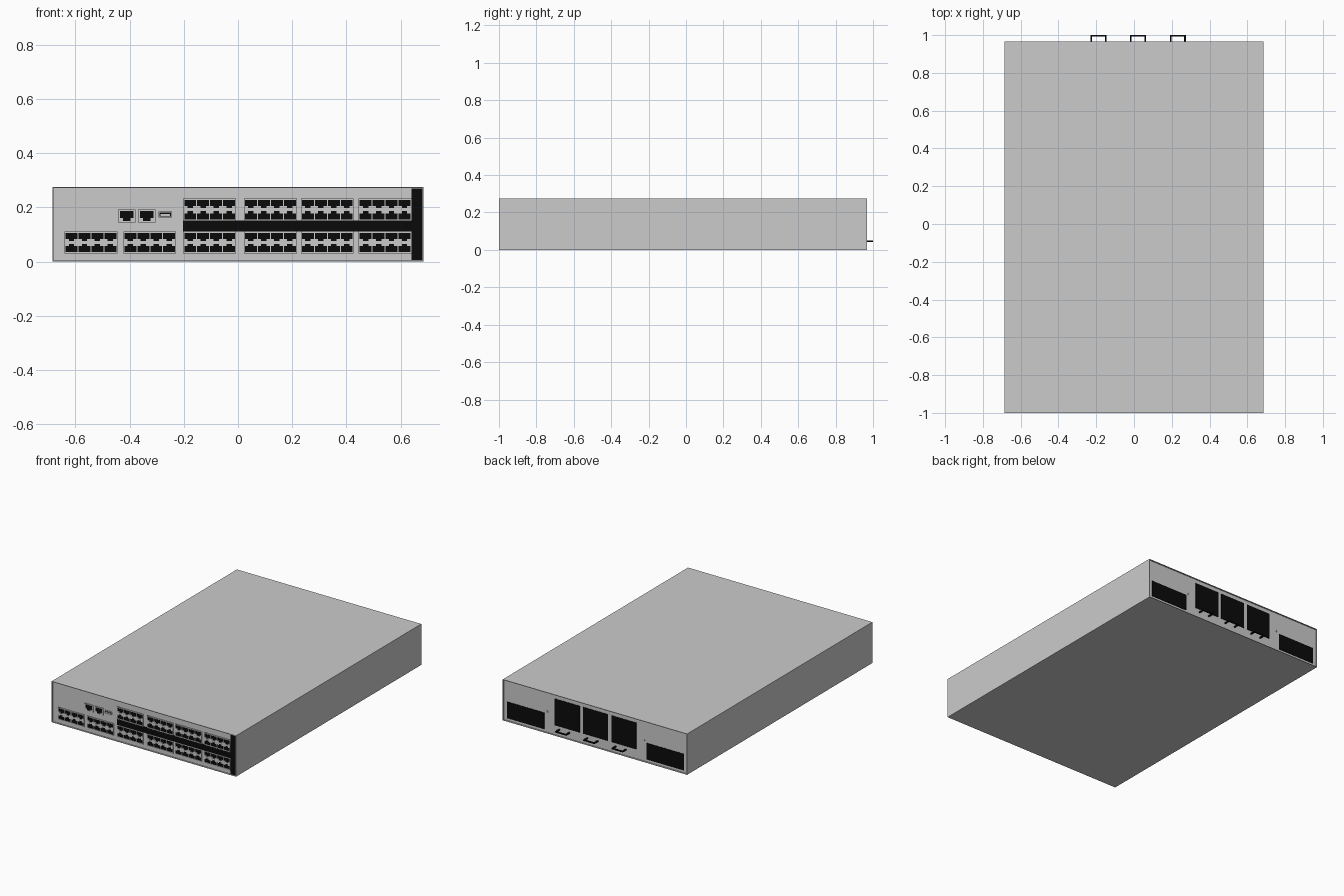
import bpy, bmesh
from math import radians
from mathutils import Matrix

if "Cube" in bpy.data.objects:
    bpy.data.objects.remove(bpy.data.objects["Cube"])

W, H = 0.685, 0.275            # half width, height
Y0, Y1 = -1.0, 0.967           # chassis front and back
RECESS = 0.008
PF, PB = Y0 + RECESS, Y1 - RECESS   # front and back panel planes

black = bpy.data.materials.new("black_plastic")
black.diffuse_color = (0.003, 0.003, 0.003, 1)
black.use_nodes = True
black.node_tree.nodes["Principled BSDF"].inputs["Base Color"].default_value = black.diffuse_color


def add(name, mesh, mat=None):
    ob = bpy.data.objects.new(name, mesh)
    bpy.context.collection.objects.link(ob)
    if mat:
        mesh.materials.append(mat)
    return ob


def boxes(name, spans, mat=None):
    """One object from boxes given as (x0, x1, y0, y1, z0, z1)."""
    bm = bmesh.new()
    for x0, x1, y0, y1, z0, z1 in spans:
        m = Matrix.Translation(((x0 + x1) / 2, (y0 + y1) / 2, (z0 + z1) / 2))
        m = m @ Matrix.Diagonal((x1 - x0, y1 - y0, z1 - z0, 1))
        bmesh.ops.create_cube(bm, size=1, matrix=m)
    me = bpy.data.meshes.new(name)
    bm.to_mesh(me)
    bm.free()
    return add(name, me, mat)


def front_plate(name, loops, y_front, thick):
    """Flat plate in the XZ plane: first loop is the outline, the rest are holes."""
    cu = bpy.data.curves.new(name, 'CURVE')
    cu.dimensions, cu.fill_mode, cu.extrude = '2D', 'BOTH', thick / 2
    for pts in loops:
        sp = cu.splines.new('POLY')
        sp.points.add(len(pts) - 1)
        for p, (x, z) in zip(sp.points, pts):
            p.co = (x, z, 0, 1)
        sp.use_cyclic_u = True
    tmp = bpy.data.objects.new(name + "_outline", cu)
    me = bpy.data.meshes.new_from_object(tmp)
    bpy.data.objects.remove(tmp)
    me.transform(Matrix.Translation((0, y_front + thick / 2, 0)) @ Matrix.Rotation(radians(90), 4, 'X'))
    return add(name, me)


def rect(x0, x1, z0, z1):
    return [(x0, z0), (x1, z0), (x1, z1), (x0, z1)]


def jack(cx, z, d, w=0.022, n=0.010, a=0.022, b=0.030):
    """Jack opening: wide mouth starting at z, narrow latch notch in direction d."""
    return [(cx - w, z), (cx + w, z), (cx + w, z + d * a), (cx + n, z + d * a),
            (cx + n, z + d * b), (cx - n, z + d * b), (cx - n, z + d * a), (cx - w, z + d * a)]


# Chassis with a recessed panel inside a thin lip at each end
bm = bmesh.new()
bmesh.ops.create_cube(bm, size=1, matrix=Matrix.Translation((0, (Y0 + Y1) / 2, H / 2))
                      @ Matrix.Diagonal((2 * W, Y1 - Y0, H, 1)))
bm.normal_update()
ends = [f for f in bm.faces if abs(f.normal.y) > 0.9]
bmesh.ops.inset_individual(bm, faces=ends, thickness=0.005)
bmesh.ops.inset_individual(bm, faces=ends, thickness=0.0001, depth=-RECESS)
me = bpy.data.meshes.new("chassis")
bm.to_mesh(me)
bm.free()
add("chassis", me)

# Stacked port blocks, eight jacks each
GW, GH = 0.195, 0.081
upper = [-0.202, 0.022, 0.232, 0.445]
blocks = [(x, 0.151) for x in upper] + [(x, 0.030) for x in [-0.640, -0.423] + upper]
for i, (x, z) in enumerate(blocks):
    holes = []
    for c in range(4):
        cx = x + GW / 2 + (c - 1.5) * 0.0478
        holes += [jack(cx, z + 0.005, 1), jack(cx, z + GH - 0.005, -1)]
    front_plate(f"port_block_{i + 1}", [rect(x, x + GW, z, z + GH)] + holes, PF - 0.006, 0.006)
boxes("port_cavities", [(x + 0.002, x + GW - 0.002, PF - 0.002, PF + 0.002, z + 0.002, z + GH - 0.002)
                        for x, z in blocks], black)

# Two management jacks
for i, x in enumerate((-0.442, -0.368)):
    front_plate(f"management_jack_{i + 1}",
                [rect(x, x + 0.063, 0.144, 0.192),
                 jack(x + 0.0315, 0.187, -1, 0.025, 0.014, 0.026, 0.037)], PF - 0.006, 0.006)
    boxes(f"management_cavity_{i + 1}",
          [(x + 0.003, x + 0.060, PF - 0.002, PF + 0.002, 0.147, 0.189)], black)

# Small flat socket with a tongue
front_plate("small_socket", [rect(-0.294, -0.243, 0.163, 0.185),
                             rect(-0.290, -0.247, 0.167, 0.181)], PF - 0.006, 0.006)
boxes("small_socket_cavity", [(-0.292, -0.245, PF - 0.002, PF + 0.002, 0.165, 0.183)], black)
boxes("small_socket_tongue", [(-0.286, -0.251, PF - 0.005, PF, 0.168, 0.175)])

# Black trim: band between the port rows and strip at the right end
boxes("front_trim", [(-0.202, 0.640, PF - 0.003, PF + 0.002, 0.111, 0.151),
                     (0.640, 0.680, PF - 0.003, PF + 0.002, 0.005, 0.270)], black)

# Power supply bays, mirrored left and right
boxes("power_bays", [(min(s * 0.38, s * 0.658), max(s * 0.38, s * 0.658),
                      PB - 0.002, PB + 0.003, 0.02, 0.13) for s in (-1, 1)], black)

# Fan bays with U-shaped pull handles
for i, cx in enumerate((-0.21, 0.0, 0.21)):
    boxes(f"fan_bay_{i + 1}", [(cx - 0.092, cx + 0.092, PB - 0.002, PB + 0.003, 0.067, 0.245)], black)
    hx, t, z = cx + 0.022, 0.008, (0.041, 0.049)
    boxes(f"fan_handle_{i + 1}", [(hx - 0.042, hx - 0.042 + t, PB - 0.002, 1 - t, *z),
                                  (hx + 0.042 - t, hx + 0.042, PB - 0.002, 1 - t, *z),
                                  (hx - 0.042, hx + 0.042, 1 - t, 1, *z)], black)

# Small screws beside the power supplies
for s, side in ((-1, "left"), (1, "right")):
    bm = bmesh.new()
    bmesh.ops.create_cone(bm, cap_ends=True, segments=12, radius1=0.006, radius2=0.006, depth=0.006,
                          matrix=Matrix.Translation((s * 0.36, PB + 0.001, 0.143))
                          @ Matrix.Rotation(radians(90), 4, 'X'))
    me = bpy.data.meshes.new("screw_" + side)
    bm.to_mesh(me)
    bm.free()
    add("screw_" + side, me)
